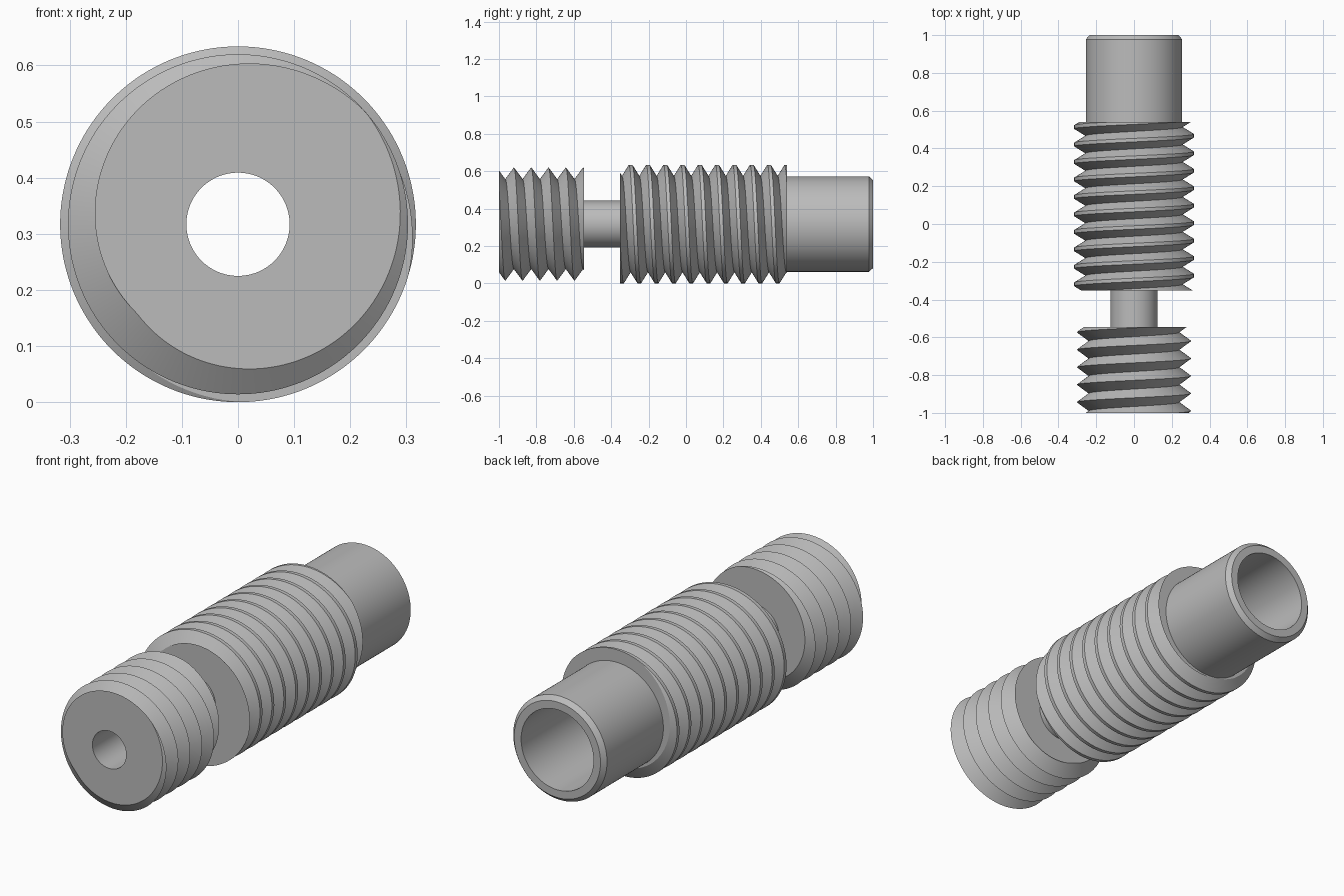
import bpy
import bmesh
from math import pi, cos, sin, floor, radians

default = bpy.data.objects.get("Cube")
if default:
    bpy.data.objects.remove(default, do_unlink=True)

STEPS = 144
AXIS_Z = 0.317
PITCH = 0.0925
BORE, NECK, SHANK, SOCKET = 0.092, 0.125, 0.255, 0.197

steel = bpy.data.materials.new("grey steel")
steel.use_nodes = True
steel.diffuse_color = (0.5, 0.5, 0.5, 1)
steel.node_tree.nodes["Principled BSDF"].inputs["Base Color"].default_value = (0.5, 0.5, 0.5, 1)


def sweep(name, profile_at):
    """Skin the (radius, y) profile given for each angle around the y axis."""
    bm = bmesh.new()
    columns = []
    for i in range(STEPS + 1):
        a = 2 * pi * i / STEPS
        columns.append([bm.verts.new((r * cos(a), y, AXIS_Z + r * sin(a)))
                        for r, y in profile_at(i / STEPS)])
    for c, d in zip(columns, columns[1:]):
        for j in range(len(c) - 1):
            bm.faces.new((c[j], c[j + 1], d[j + 1], d[j]))
    bmesh.ops.remove_doubles(bm, verts=bm.verts, dist=1e-5)
    mesh = bpy.data.meshes.new(name)
    bm.to_mesh(mesh)
    bm.free()
    mesh.materials.append(steel)
    obj = bpy.data.objects.new(name, mesh)
    bpy.context.collection.objects.link(obj)
    bpy.ops.object.select_all(action='DESELECT')
    obj.select_set(True)
    bpy.context.view_layer.objects.active = obj
    bpy.ops.object.shade_smooth_by_angle(angle=radians(25))
    return obj


def thread(name, start, end, root, crest, flat, top_crest_y, inner_start, inner_end):
    """Right-handed helical thread cut square at both ends."""
    def radius(u):
        t = abs(u + 0.5 - floor(u + 0.5) - 0.5)
        return crest + (root - crest) * max(0, (t - flat) / (0.5 - flat))

    def profile(turn):
        origin = top_crest_y + PITCH * (0.25 - turn)
        first = floor((start - top_crest_y) / PITCH) - 2
        last = floor((end - top_crest_y) / PITCH) + 3
        points = [(inner_start, start)]
        for k in range(first, last + 1):
            for offset in sorted({-flat, flat, 0.5}):
                y = min(end, max(start, origin + (k + offset) * PITCH))
                points.append((radius((y - origin) / PITCH), y))
        return points + [(inner_end, end)]

    return sweep(name, profile)


# Sharp-crested thread at the front, flat-crested thread in the middle
thread("front_thread", -1, -0.545, 0.24, 0.303, 0, -0.92, BORE, NECK)
thread("main_thread", -0.352, 0.54, 0.257, 0.317, 0.1, 0.444, NECK, SHANK)

# Thin neck between the threads
sweep("neck", lambda turn: [(NECK, -0.545), (NECK, -0.352)])

# Chamfered rear shank with its stepped bore
sweep("shank_and_bore", lambda turn: [
    (SHANK, 0.54), (SHANK, 0.978), (0.235, 1), (SOCKET, 1),
    (SOCKET, -0.2), (BORE, -0.2), (BORE, -1)])
